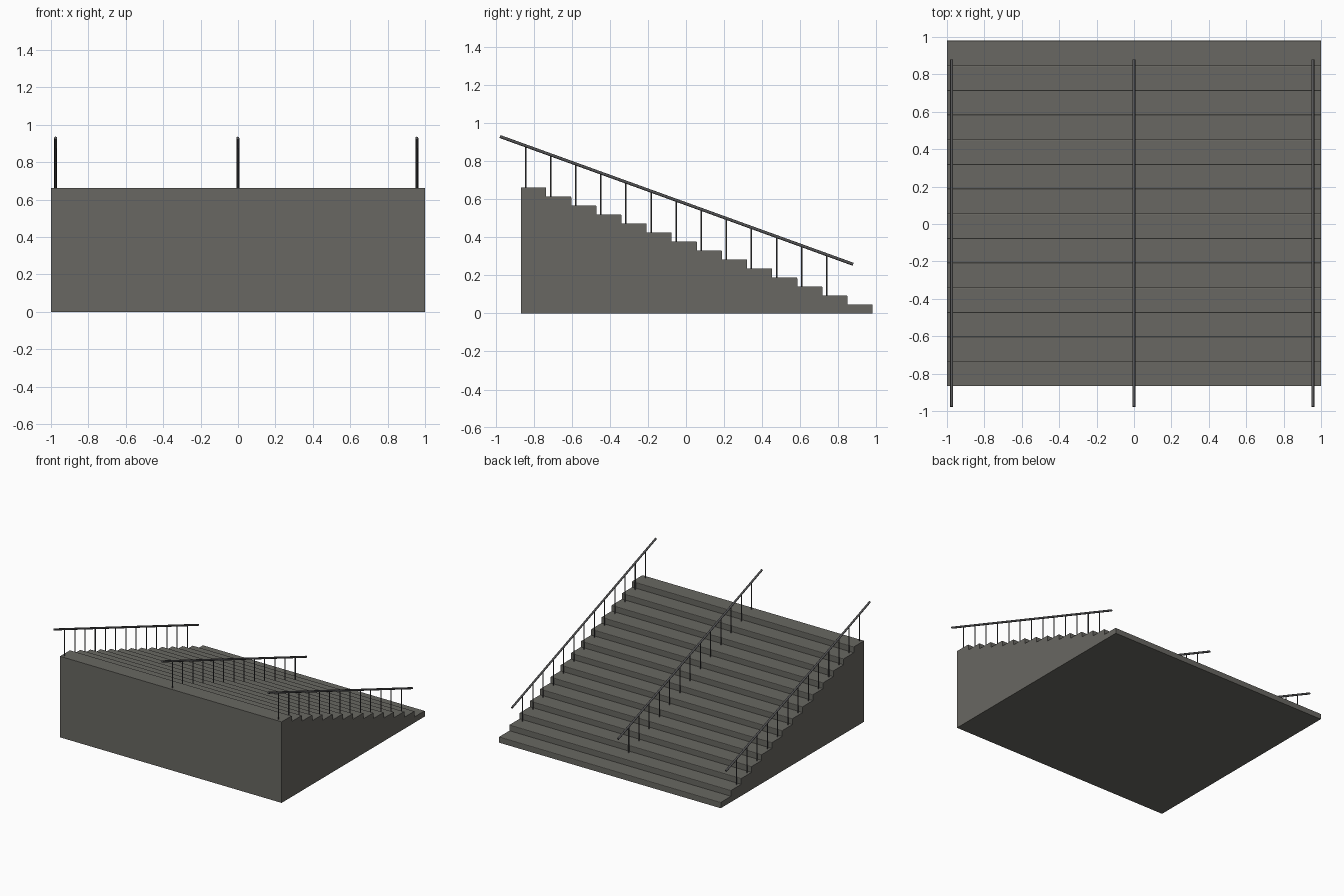
import bpy, bmesh, math
from mathutils import Vector

if "Cube" in bpy.data.objects:
    bpy.data.objects.remove(bpy.data.objects["Cube"])


def material(name, rgb):
    m = bpy.data.materials.new(name)
    m.diffuse_color = (*rgb, 1)
    m.use_nodes = True
    m.node_tree.nodes["Principled BSDF"].inputs["Base Color"].default_value = m.diffuse_color
    return m


STONE = material("grey_stone", (0.14, 0.137, 0.122))
METAL = material("dark_metal", (0.085, 0.085, 0.088))

STEPS, FRONT, BACK, HEIGHT = 14, -0.866, 0.98, 0.661
TREAD, RISE = (BACK - FRONT) / STEPS, HEIGHT / STEPS
HALF_WIDTH = 1.0


def finish(bm, name, mat):
    bmesh.ops.recalc_face_normals(bm, faces=bm.faces)
    me = bpy.data.meshes.new(name)
    bm.to_mesh(me)
    bm.free()
    me.materials.append(mat)
    ob = bpy.data.objects.new(name, me)
    bpy.context.collection.objects.link(ob)
    return ob


def rod(bm, a, b, r, sides):
    a, b = Vector(a), Vector(b)
    d = b - a
    mat = d.to_track_quat('Z', 'Y').to_matrix().to_4x4()
    mat.translation = (a + b) / 2
    bmesh.ops.create_cone(bm, cap_ends=True, segments=sides, radius1=r,
                          radius2=r, depth=d.length, matrix=mat)


# Solid staircase: stepped side profile with softened nosings, extruded in x
profile = [(BACK, 0), (FRONT, 0), (FRONT, HEIGHT)]
C = 0.005
for i in range(STEPS):
    y, z = FRONT + (i + 1) * TREAD, HEIGHT - i * RISE
    profile += [(y - C, z), (y - C * 0.3, z - C * 0.3), (y, z - C)]
    if i < STEPS - 1:
        profile.append((y, z - RISE))
bm = bmesh.new()
face = bm.faces.new([bm.verts.new((-HALF_WIDTH, y, z)) for y, z in profile])
ext = bmesh.ops.extrude_face_region(bm, geom=[face])
bmesh.ops.translate(bm, vec=(2 * HALF_WIDTH, 0, 0),
                    verts=[v for v in ext["geom"] if isinstance(v, bmesh.types.BMVert)])
finish(bm, "staircase", STONE)

# Three sloping handrails, each with a post on every step but the lowest
TOP, LOW = (-0.977, 0.929), (0.878, 0.258)
slope = (LOW[1] - TOP[1]) / (LOW[0] - TOP[0])
for side, x in (("left", -0.975), ("middle", -0.001), ("right", 0.956)):
    bm = bmesh.new()
    rod(bm, (x, *TOP), (x, *LOW), 0.008, 12)
    rail = finish(bm, side + "_handrail", METAL)
    bm = bmesh.new()
    for i in range(STEPS - 1):
        y = -0.843 + i * TREAD
        rod(bm, (x, y, HEIGHT - i * RISE - 0.004),
            (x, y, TOP[1] + slope * (y - TOP[0])), 0.004, 8)
    posts = finish(bm, side + "_rail_posts", METAL)
    for ob in (rail, posts):
        bpy.context.view_layer.objects.active = ob
        bpy.ops.object.select_all(action='DESELECT')
        ob.select_set(True)
        bpy.ops.object.shade_smooth_by_angle(angle=math.radians(50))
